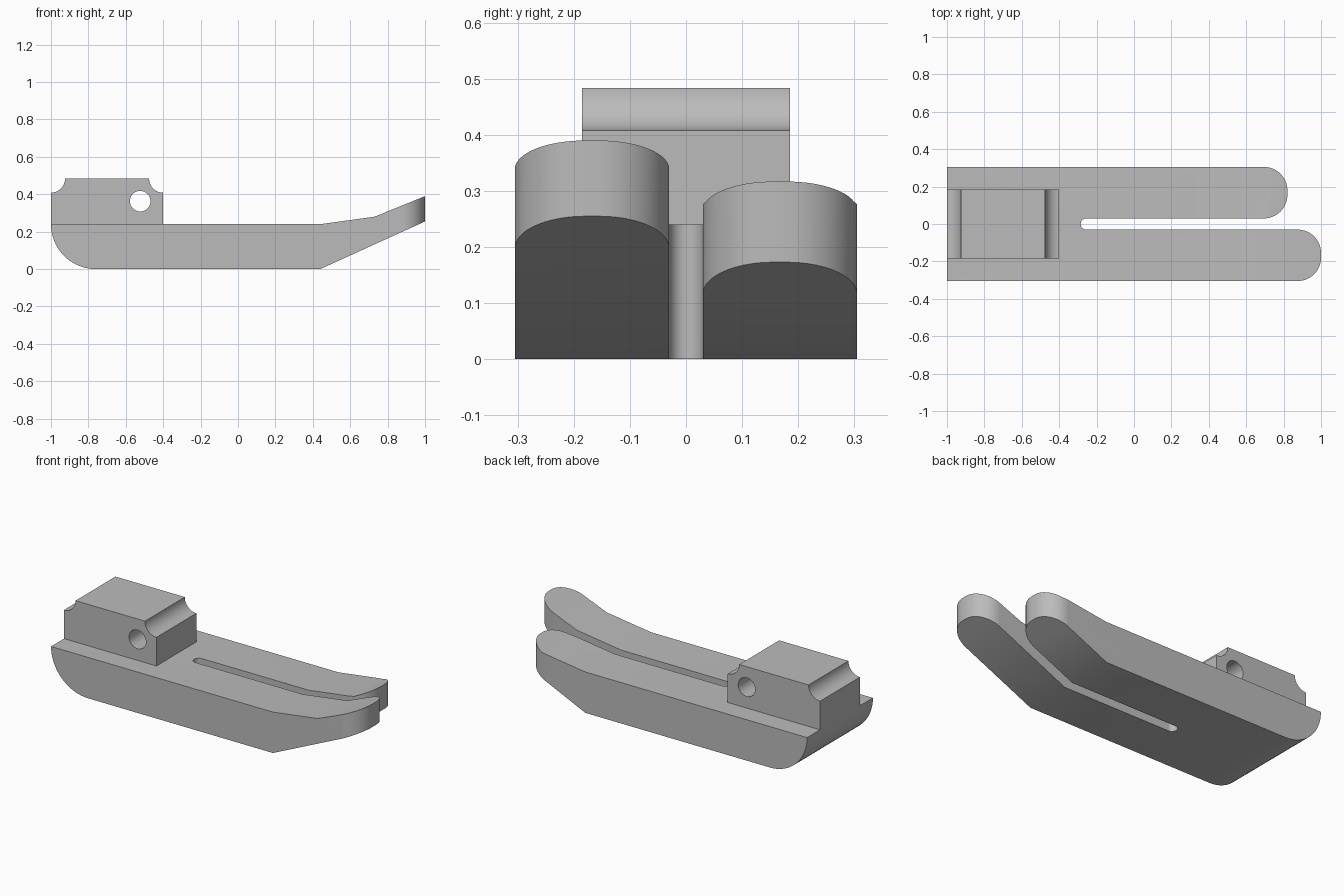
import bpy, bmesh
from math import cos, sin, radians
from mathutils import Vector

cube = bpy.data.objects.get("Cube")
if cube:
    bpy.data.objects.remove(cube, do_unlink=True)

grey = bpy.data.materials.new("plain grey")
grey.use_nodes = True
colour = (0.5, 0.5, 0.5, 1)
grey.diffuse_color = colour
grey.node_tree.nodes["Principled BSDF"].inputs["Base Color"].default_value = colour


def arc(cx, cy, r, start, end, steps=16):
    """Points along a circular arc, angles in degrees."""
    angles = [radians(start + (end - start) * i / steps) for i in range(steps + 1)]
    return [(cx + r * cos(a), cy + r * sin(a)) for a in angles]


def prism(name, outline, low, high, axis):
    """Extrude an outline along y (outline in x, z) or z (outline in x, y)."""
    bm = bmesh.new()
    place = (lambda u, v: (u, low, v)) if axis == "y" else (lambda u, v: (u, v, low))
    face = bm.faces.new([bm.verts.new(place(u, v)) for u, v in outline])
    move = Vector((0, high - low, 0)) if axis == "y" else Vector((0, 0, high - low))
    top = bmesh.ops.extrude_face_region(bm, geom=[face])["geom"]
    bmesh.ops.translate(bm, vec=move, verts=[g for g in top if isinstance(g, bmesh.types.BMVert)])
    bmesh.ops.recalc_face_normals(bm, faces=bm.faces)
    mesh = bpy.data.meshes.new(name)
    bm.to_mesh(mesh)
    bm.free()
    mesh.materials.append(grey)
    obj = bpy.data.objects.new(name, mesh)
    bpy.context.collection.objects.link(obj)
    return obj


def combine(obj, cutter, operation):
    """Apply a boolean, then drop the cutter."""
    mod = obj.modifiers.new("cut", "BOOLEAN")
    mod.operation, mod.object, mod.solver = operation, cutter, "EXACT"
    bpy.ops.object.select_all(action="DESELECT")
    bpy.context.view_layer.objects.active = obj
    obj.select_set(True)
    bpy.ops.object.modifier_apply(modifier=mod.name)
    bpy.data.objects.remove(cutter, do_unlink=True)
    bpy.ops.object.shade_smooth_by_angle(angle=radians(25))


# Sole: curved heel, flat middle and upturned toes
top_z = 0.24
side = arc(-0.76, top_z, top_z, 180, 270) + [
    (0.44, 0), (1.02, 0.264), (1.02, 0.398), (0.73, 0.28), (0.44, top_z)]
foot = prism("forked_foot", side, -0.4, 0.4, "y")

# Plan outline: long toe, slot and short toe
half, gap, r = 0.305, 0.03, 0.125


def toe(tip, inner, outer):
    return arc(tip - r, inner + r, r, -90, 0) + arc(tip - r, outer - r, r, 0, 90)


plan = [(-1, -half)] + toe(1, -half, -gap)
plan += arc(-0.255, 0, gap, 270, 90)
plan += toe(0.82, gap, half) + [(-1, half)]
combine(foot, prism("plan_cutter", plan, -0.1, 0.6, "z"), "INTERSECT")

# Mounting block with a concave groove along both upper edges
block_top, groove = 0.483, 0.075
profile = [(-1, top_z), (-0.4, top_z)]
profile += arc(-0.4, block_top, groove, 270, 180)
profile += arc(-1, block_top, groove, 0, -90)
block = prism("mounting_block", profile, -0.185, 0.185, "y")

# Cross hole for the pin
hole = prism("hole_cutter", arc(-0.523, 0.363, 0.055, 0, 348.75, 31), -0.3, 0.3, "y")
combine(block, hole, "DIFFERENCE")
